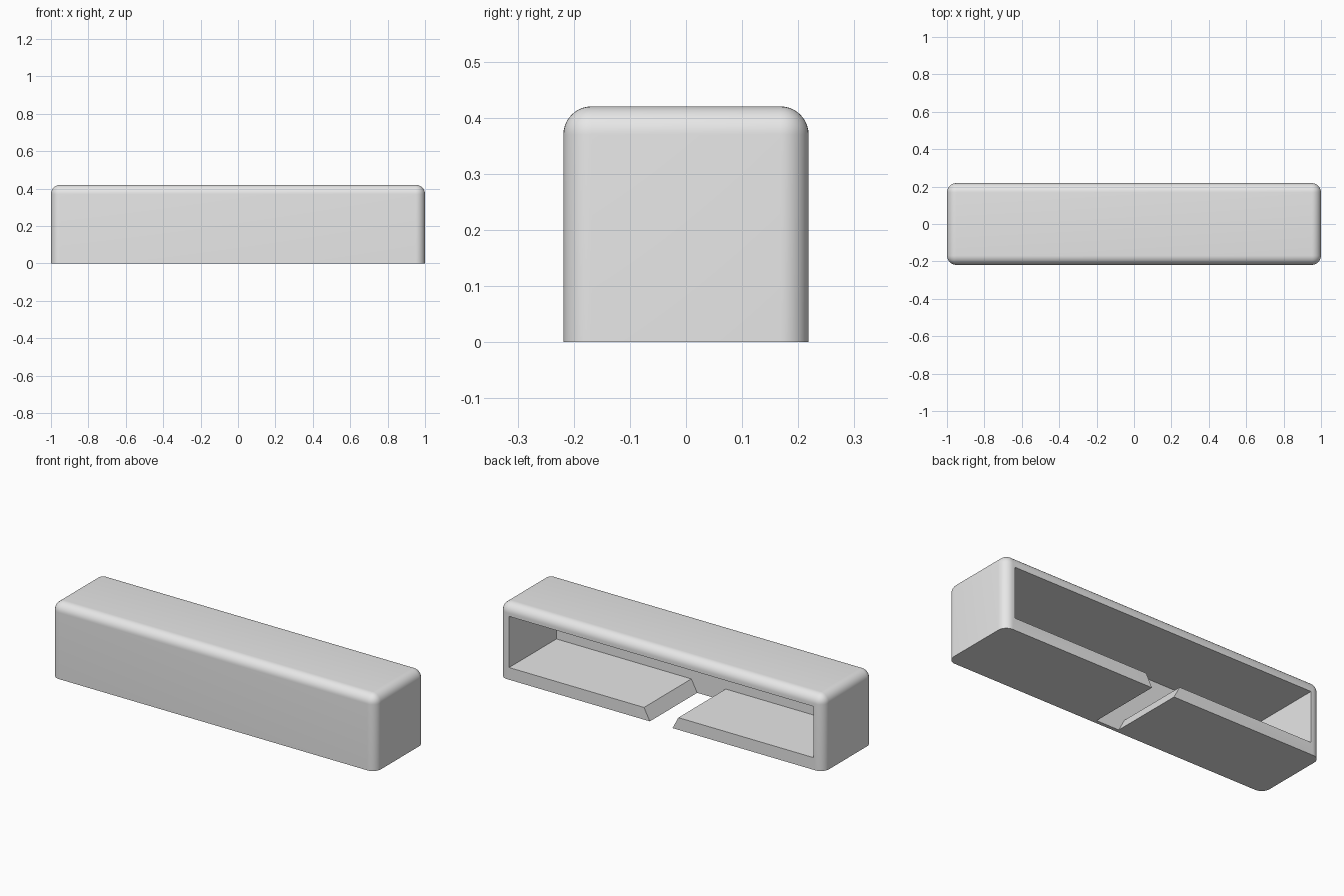
import bpy, bmesh, math

old = bpy.data.objects.get("Cube")
if old:
    bpy.data.objects.remove(old, do_unlink=True)

HALF_X, HALF_Y, HEIGHT = 1.0, 0.2185, 0.42
ROUND = 0.05
FLOOR, CEILING = 0.068, 0.353      # inner heights of the hollow
FRONT_WALL, SIDE_WALL = 0.02, 0.062
INNER_Y = FRONT_WALL - HALF_Y
BACK = HALF_Y + 0.1                # cutters run out past the open back

grey = bpy.data.materials.new("light grey")
grey.use_nodes = True
grey.diffuse_color = (0.8, 0.8, 0.8, 1)
grey.node_tree.nodes["Principled BSDF"].inputs["Base Color"].default_value = (0.8, 0.8, 0.8, 1)


def add_object(name, bm):
    bmesh.ops.recalc_face_normals(bm, faces=bm.faces)
    mesh = bpy.data.meshes.new(name)
    bm.to_mesh(mesh)
    bm.free()
    mesh.materials.append(grey)
    obj = bpy.data.objects.new(name, mesh)
    bpy.context.collection.objects.link(obj)
    return obj


def prism(profile, y0, y1):
    """Solid made by pushing an (x, z) profile from y0 to y1."""
    bm = bmesh.new()
    face = bm.faces.new([bm.verts.new((x, y0, z)) for x, z in profile])
    out = bmesh.ops.extrude_face_region(bm, geom=[face])
    verts = [v for v in out["geom"] if isinstance(v, bmesh.types.BMVert)]
    bmesh.ops.translate(bm, verts=verts, vec=(0, y1 - y0, 0))
    return bm


def block(half_x, y0, y1, z0, z1):
    return prism([(-half_x, z0), (half_x, z0), (half_x, z1), (-half_x, z1)], y0, y1)


# Outer shell: every edge rounded except around the base
bm = block(HALF_X, -HALF_Y, HALF_Y, 0, HEIGHT)
upper = [e for e in bm.edges if max(v.co.z for v in e.verts) > 0.1]
bmesh.ops.bevel(bm, geom=upper, offset=ROUND, segments=10, profile=0.5,
                affect='EDGES', clamp_overlap=True)
shell = add_object("hollow_cover", bm)

# Hollow, open at the back
hollow = add_object("hollow_cutter", block(HALF_X - SIDE_WALL, INNER_Y, BACK, FLOOR, CEILING))

# Slanted slot through the middle of the floor, wider at the top
slope = (0.106 - 0.07) / FLOOR
low, high = -0.05, FLOOR + 0.05
wide = lambda z: 0.07 + slope * z
slot = add_object("slot_cutter", prism(
    [(-wide(low), low), (wide(low), low), (wide(high), high), (-wide(high), high)],
    INNER_Y, BACK))

# Cut the shell, then drop the cutters
bpy.ops.object.select_all(action='DESELECT')
bpy.context.view_layer.objects.active = shell
shell.select_set(True)
for cutter in (hollow, slot):
    cutter.hide_render = True
    mod = shell.modifiers.new(cutter.name, 'BOOLEAN')
    mod.operation = 'DIFFERENCE'
    mod.solver = 'EXACT'
    mod.object = cutter
    bpy.ops.object.modifier_apply(modifier=mod.name)
    bpy.data.objects.remove(cutter, do_unlink=True)

bpy.ops.object.shade_smooth_by_angle(angle=math.radians(30))
